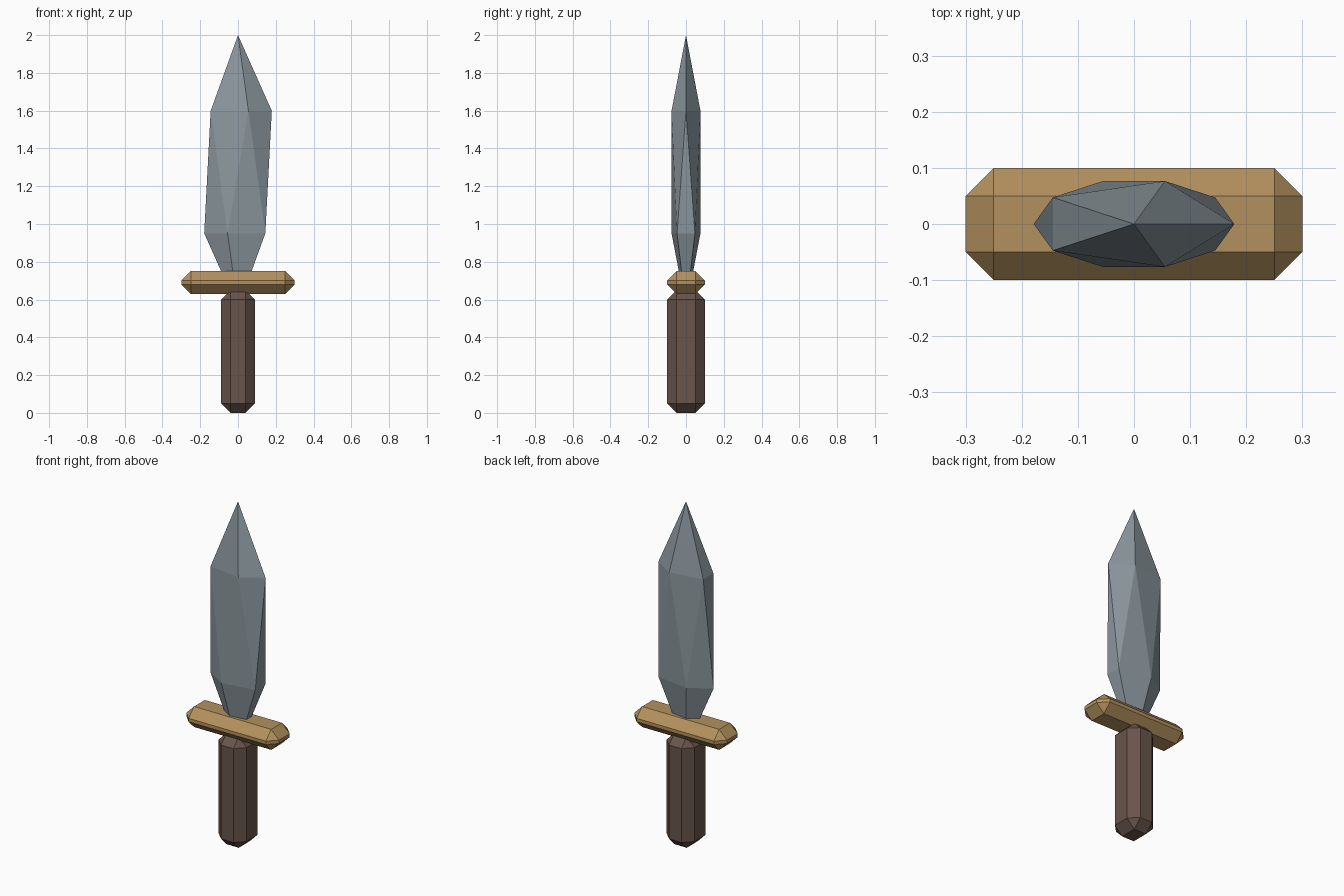
import bpy

if "Cube" in bpy.data.objects:
    bpy.data.objects.remove(bpy.data.objects["Cube"])


def paint(obj, name, color):
    mat = bpy.data.materials.new(name)
    mat.diffuse_color = (*color, 1)
    mat.use_nodes = True
    mat.node_tree.nodes["Principled BSDF"].inputs["Base Color"].default_value = mat.diffuse_color
    obj.data.materials.append(mat)


def chamfered_box(name, size, z, color):
    bpy.ops.mesh.primitive_cube_add(size=1, location=(0, 0, z))
    obj = bpy.context.object
    obj.name = name
    obj.scale = size
    bpy.ops.object.transform_apply(location=False, rotation=False, scale=True)
    bevel = obj.modifiers.new("chamfer", 'BEVEL')
    bevel.width = 0.05
    bevel.segments = 1
    bevel.limit_method = 'NONE'
    paint(obj, name + "_colour", color)
    return obj


# Handle and crossguard: chamfered bars
chamfered_box("handle", (0.18, 0.20, 0.65), 0.325, (0.14, 0.09, 0.07))
chamfered_box("guard", (0.60, 0.20, 0.12), 0.69, (0.45, 0.28, 0.11))

# Blade: stretched icosahedron whose lower tip sinks into the guard
bpy.ops.mesh.primitive_ico_sphere_add(subdivisions=1, radius=1, location=(0, 0, 1.275))
blade = bpy.context.object
blade.name = "blade"
blade.scale = (0.2, 0.09, 0.725)
bpy.ops.object.transform_apply(location=False, rotation=False, scale=True)
paint(blade, "blade_colour", (0.26, 0.31, 0.34))
